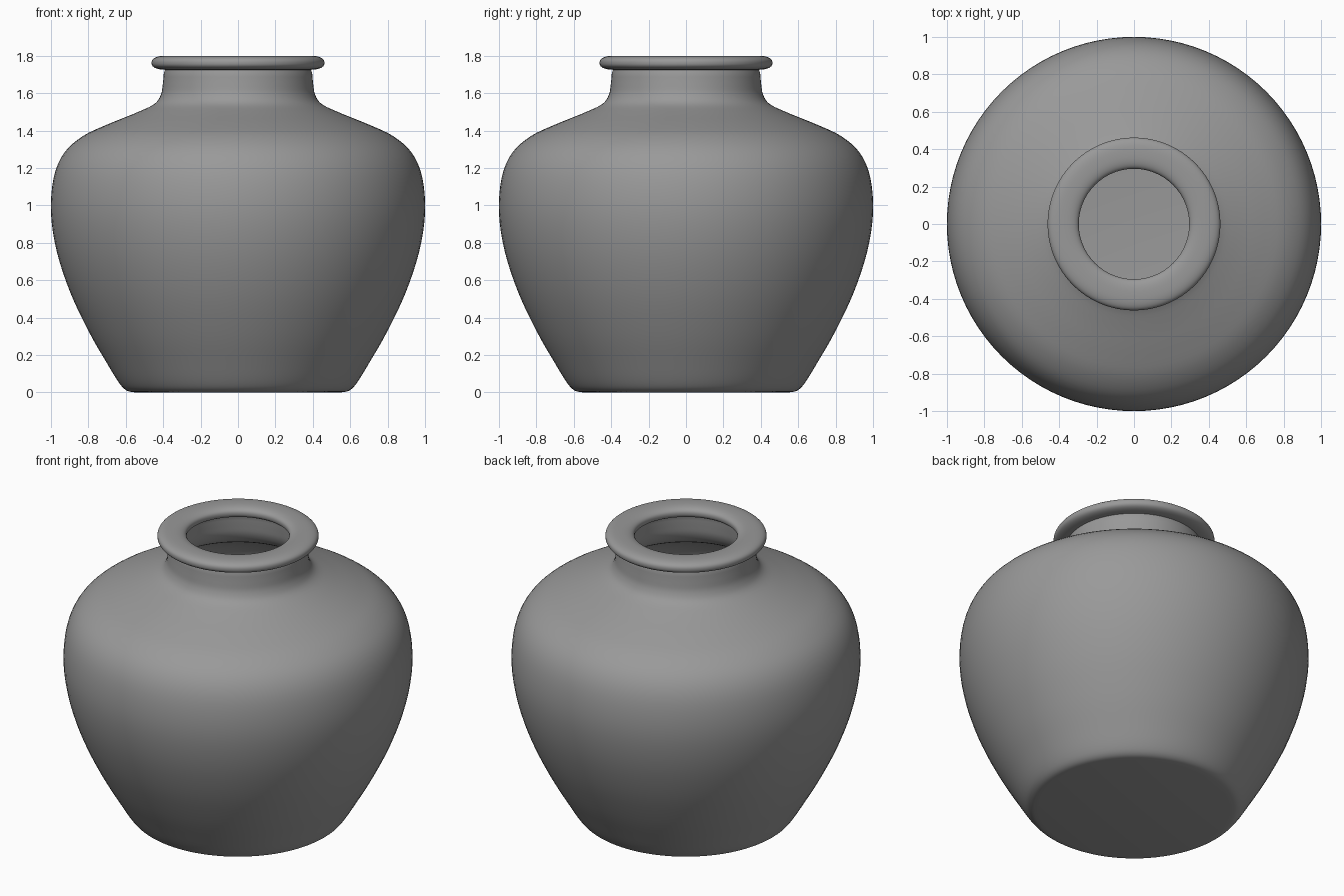
import bpy, bmesh, math
from mathutils import Vector

if "Cube" in bpy.data.objects:
    bpy.data.objects.remove(bpy.data.objects["Cube"])


def spline(points, steps=4):
    """Catmull-Rom curve through (radius, height) points."""
    p = [Vector(q) for q in points]
    p = [2 * p[0] - p[1]] + p + [2 * p[-1] - p[-2]]
    out = []
    for a, b, c, d in zip(p, p[1:], p[2:], p[3:]):
        for i in range(steps):
            t = i / steps
            out.append(0.5 * (2 * b + (c - a) * t + (2 * a - 5 * b + 4 * c - d) * t * t
                              + (3 * b - a - 3 * c + d) * t ** 3))
    return out + [p[-2]]


def inset(points, dist):
    """Shift an upward-running profile towards the inside."""
    out = []
    for i, p in enumerate(points):
        d = (points[min(i + 1, len(points) - 1)] - points[max(i - 1, 0)]).normalized()
        out.append(p + Vector((-d.y, d.x)) * dist)
    return out


def rounded_ring(cr, cz, half_w, half_h, start, end, power=2.5, steps=40):
    """Superellipse section of a flattened ring."""
    out = []
    for i in range(steps + 1):
        a = math.radians(start + (end - start) * i / steps)
        c, s = math.cos(a), math.sin(a)
        out.append(Vector((cr + half_w * math.copysign(abs(c) ** (2 / power), c),
                           cz + half_h * math.copysign(abs(s) ** (2 / power), s))))
    return out


def lathe(name, profile, segments=96):
    bm = bmesh.new()
    verts = [bm.verts.new((r, 0, z)) for r, z in profile]
    edges = [bm.edges.new(pair) for pair in zip(verts, verts[1:])]
    bmesh.ops.spin(bm, geom=verts + edges, cent=(0, 0, 0), axis=(0, 0, 1),
                   angle=math.tau, steps=segments)
    bmesh.ops.remove_doubles(bm, verts=bm.verts, dist=1e-4)
    bmesh.ops.recalc_face_normals(bm, faces=bm.faces)
    mesh = bpy.data.meshes.new(name)
    bm.to_mesh(mesh)
    bm.free()
    obj = bpy.data.objects.new(name, mesh)
    bpy.context.collection.objects.link(obj)
    bpy.context.view_layer.objects.active = obj
    obj.select_set(True)
    bpy.ops.object.shade_smooth_by_angle(angle=math.radians(40))
    return obj


# Outer wall: rounded foot, full belly, shoulder and neck
wall = spline([(0.55, 0), (0.595, 0.01), (0.635, 0.05), (0.70, 0.155), (0.795, 0.32),
               (0.895, 0.53), (0.968, 0.75), (1.0, 0.96), (0.985, 1.15), (0.93, 1.28),
               (0.83, 1.37), (0.70, 1.432), (0.55, 1.493), (0.45, 1.54), (0.413, 1.59),
               (0.402, 1.65), (0.395, 1.726)])

# Thin inner wall following the outer one
inner = inset(wall, 0.023)[::-1]

# Flattened rolled lip, overhanging the neck on both sides
lip = rounded_ring(0.3785, 1.7625, 0.0835, 0.0375, -85, 265)

profile = [Vector((0, 0))] + wall[:-1] + lip + inner[1:] + [Vector((0, inner[-1].y))]
jar = lathe("jar", profile)

# Dark grey clay
clay = bpy.data.materials.new("dark_clay")
clay.diffuse_color = (0.32, 0.32, 0.32, 1)
clay.use_nodes = True
clay.node_tree.nodes["Principled BSDF"].inputs["Base Color"].default_value = clay.diffuse_color
jar.data.materials.append(clay)
